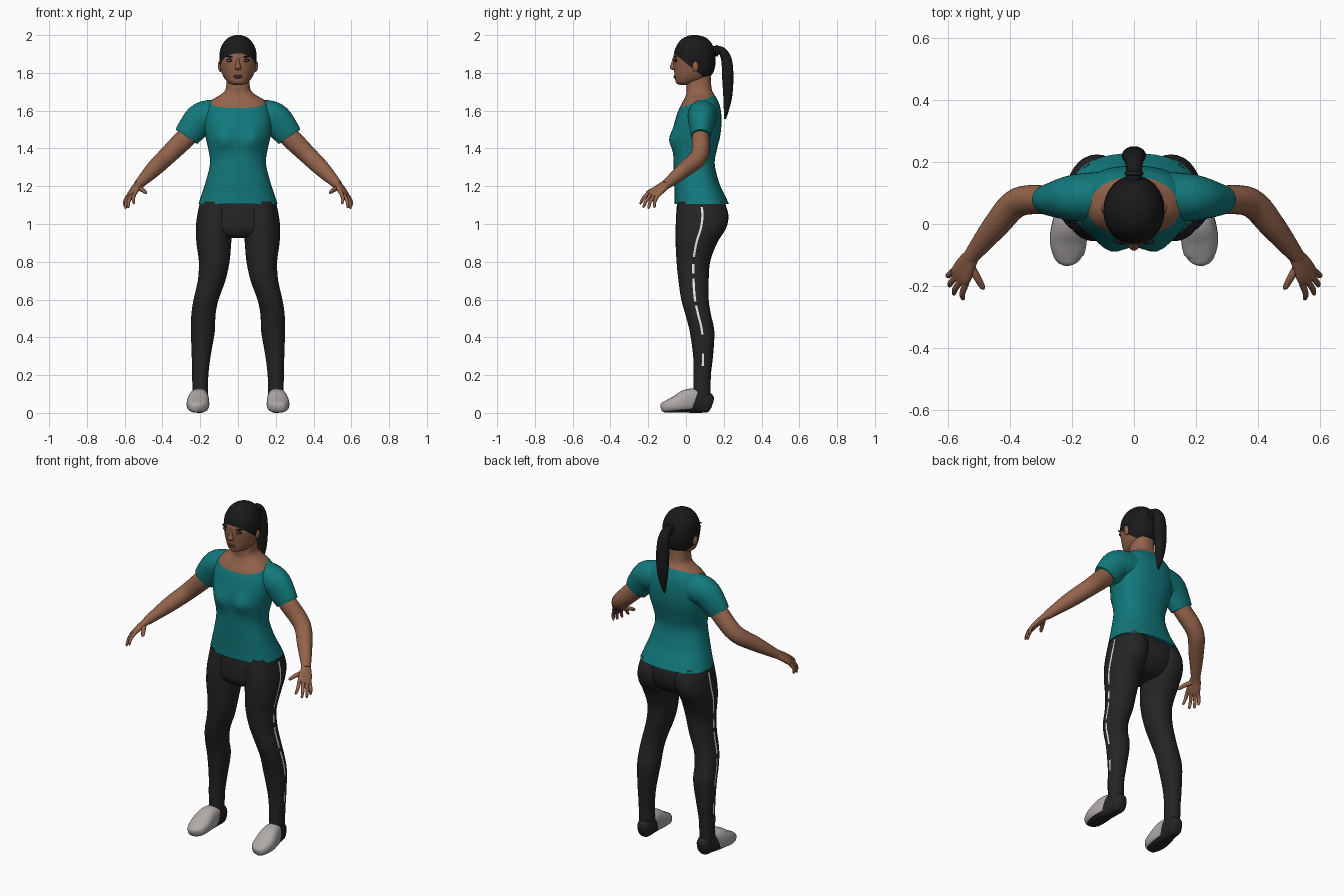
import bpy, bmesh, math
from mathutils import Vector, Matrix

cube = bpy.data.objects.get("Cube")
if cube:
    bpy.data.objects.remove(cube)

made = []


def material(name, r, g, b):
    m = bpy.data.materials.new(name)
    m.use_nodes = True
    m.diffuse_color = (r, g, b, 1)
    node = m.node_tree.nodes["Principled BSDF"]
    node.inputs["Base Color"].default_value = (r, g, b, 1)
    node.inputs["Roughness"].default_value = 0.8
    return m


skin = material("brown skin", 0.29, 0.125, 0.07)
teal = material("teal cloth", 0.006, 0.19, 0.2)
black = material("black cloth", 0.018, 0.018, 0.019)
hair = material("black hair", 0.01, 0.01, 0.011)
grey = material("shoe grey", 0.42, 0.4, 0.39)
white = material("white", 0.8, 0.8, 0.8)
lip = material("lip", 0.22, 0.075, 0.055)
dark = material("dark makeup", 0.015, 0.013, 0.015)


def finish(name, bm, *mats):
    bmesh.ops.recalc_face_normals(bm, faces=bm.faces)
    mesh = bpy.data.meshes.new(name)
    bm.to_mesh(mesh)
    bm.free()
    for m in mats:
        mesh.materials.append(m)
    obj = bpy.data.objects.new(name, mesh)
    bpy.context.collection.objects.link(obj)
    made.append(obj)
    return obj


def spline(keys, steps=5):
    """Smooth rows of numbers through the key rows."""
    keys = [Vector(k) for k in keys]
    rows = []
    for i in range(len(keys) - 1):
        a, b, c = keys[max(i - 1, 0)], keys[i], keys[i + 1]
        d = keys[min(i + 2, len(keys) - 1)]
        for j in range(steps):
            t = j / steps
            rows.append(0.5 * (2 * b + (c - a) * t + (2 * a - 5 * b + 4 * c - d) * t ** 2
                               + (3 * b - a - 3 * c + d) * t ** 3))
    return rows + [keys[-1]]


def sweep(keys, side=None, power=2, sides=32):
    """Skin of rings (x, y, z, ra, rb): level rings, or square to the path if side is given."""
    rows = spline(keys)
    bm = bmesh.new()
    rings = []
    for i, row in enumerate(rows):
        centre = Vector(row[:3])
        a, b = Vector((1, 0, 0)), Vector((0, 1, 0))
        if side:
            t = Vector(rows[min(i + 1, len(rows) - 1)][:3]) - Vector(rows[max(i - 1, 0)][:3])
            t.normalize()
            a = Vector(side)
            a = (a - t * a.dot(t)).normalized()
            b = t.cross(a)
        ring = []
        for k in range(sides):
            ang = math.tau * k / sides
            c, s = math.cos(ang), math.sin(ang)
            u = math.copysign(abs(c) ** (2 / power), c) * max(row[3], 0.002)
            v = math.copysign(abs(s) ** (2 / power), s) * max(row[4], 0.002)
            ring.append(bm.verts.new(centre + a * u + b * v))
        rings.append(ring)
    for r, q in zip(rings, rings[1:]):
        for k in range(sides):
            n = (k + 1) % sides
            bm.faces.new((r[k], r[n], q[n], q[k]))
    bm.faces.new(rings[0])
    bm.faces.new(rings[-1])
    return bm


def paint(bm, point, normal, index):
    """Cut along a plane and colour the faces on its positive side."""
    point, normal = Vector(point), Vector(normal)
    bmesh.ops.bisect_plane(bm, geom=bm.verts[:] + bm.edges[:] + bm.faces[:],
                           plane_co=point, plane_no=normal)
    for f in bm.faces:
        if (f.calc_center_median() - point).dot(normal) > 0:
            f.material_index = index


def upright(rows):
    """Rows (centre x, z, front y, back y, half width) to level ring keys."""
    return [(x, (f + b) / 2, z, w, (b - f) / 2) for x, z, f, b, w in rows]


def flip(keys, s):
    return [(k[0] * s,) + tuple(k[1:]) for k in keys]


def blob(name, loc, size, mat, tilt=0):
    bm = bmesh.new()
    bmesh.ops.create_uvsphere(bm, u_segments=20, v_segments=12, radius=1)
    bm.transform(Matrix.Translation(loc) @ Matrix.Rotation(tilt, 4, 'Y') @ Matrix.Diagonal((*size, 1)))
    return finish(name, bm, mat)


# Shirt, with the skin of the chest and neck above the sloping neckline
torso = sweep(upright([
    (0, 1.105, -.06, .228, .21), (0, 1.15, -.06, .207, .195), (0, 1.22, -.063, .175, .172),
    (0, 1.32, -.066, .152, .148), (0, 1.4, -.067, .165, .158), (0, 1.46, -.068, .18, .172),
    (0, 1.52, -.064, .187, .18), (0, 1.58, -.048, .187, .178), (0, 1.63, -.027, .178, .16),
    (0, 1.66, -.01, .165, .133), (0, 1.69, .002, .147, .085), (0, 1.72, .002, .135, .064),
    (0, 1.8, .002, .13, .06)]), power=2.4, sides=48)
for v in torso.verts:
    if v.co.y < 0:
        v.co.y -= .028 * math.exp(-((abs(v.co.x) - .075) / .055) ** 2 - ((v.co.z - 1.445) / .055) ** 2)
paint(torso, (0, -.03, 1.615), (0, -.36, 1), 1)
finish("shirt_and_neck", torso, teal, skin)

# Head, with the hair behind a sloping hairline
head = sweep(upright([
    (0, 2.0, .025, .06, .015), (0, 1.987, -.01, .105, .05), (0, 1.96, -.04, .133, .077),
    (0, 1.92, -.06, .15, .095), (0, 1.87, -.068, .157, .099), (0, 1.83, -.065, .153, .094),
    (0, 1.8, -.062, .143, .086), (0, 1.77, -.058, .115, .071), (0, 1.747, -.052, .06, .048),
    (0, 1.737, -.035, .02, .02)]), sides=48)
paint(head, (0, -.06, 1.9), (0, .8, 1), 1)
finish("head", head, skin, hair)

# Ponytail and its band
finish("ponytail", sweep([
    (0, .13, 1.912, .025, .03), (0, .185, 1.918, .026, .022), (0, .214, 1.87, .034, .028),
    (0, .221, 1.78, .039, .03), (0, .221, 1.68, .033, .024), (0, .213, 1.6, .018, .013),
    (0, .206, 1.555, .004, .004)], side=(1, 0, 0), sides=20), hair)
blob("ponytail_band", (0, .163, 1.917), (.031, .012, .031), dark)

# Nose and mouth
finish("nose", sweep([
    (0, -.06, 1.882, .007, .009), (0, -.066, 1.85, .01, .013), (0, -.069, 1.828, .017, .017),
    (0, -.063, 1.814, .011, .008)], sides=16), skin)
blob("upper_lip", (0, -.058, 1.784), (.025, .008, .005), lip)
blob("lower_lip", (0, -.057, 1.776), (.02, .009, .006), lip)

# Pelvis of the leggings
finish("leggings_hips", sweep(upright([
    (0, 1.13, -.045, .2, .19), (0, 1.08, -.05, .215, .203), (0, 1.02, -.053, .212, .206),
    (0, .97, -.05, .19, .19), (0, .935, -.03, .15, .11), (0, .925, 0, .11, .05)]),
    power=2.2, sides=40), black)

leg_keys = upright([
    (.11, 1.12, -.042, .2, .09), (.118, 1.05, -.05, .224, .097), (.126, .98, -.055, .213, .097),
    (.128, .9, -.055, .165, .092), (.126, .8, -.05, .128, .081), (.14, .7, -.04, .12, .073),
    (.169, .6, -.025, .12, .066), (.183, .52, -.003, .132, .064), (.186, .43, .02, .15, .063),
    (.195, .3, .038, .143, .05), (.2, .2, .04, .132, .043), (.2, .08, .038, .13, .04)])
shoe_keys = [
    (.195, .14, .048, .018, .025), (.196, .125, .052, .036, .05), (.2, .07, .062, .043, .062),
    (.208, .01, .063, .054, .063), (.212, -.05, .046, .06, .046), (.21, -.1, .033, .05, .033),
    (.206, -.122, .029, .032, .025), (.204, -.13, .027, .014, .014)]
sleeve_keys = [
    (.11, .088, 1.575, .08, .085), (.19, .085, 1.56, .075, .085),
    (.245, .08, 1.5, .06, .077), (.272, .078, 1.462, .05, .069)]
arm_keys = [
    (.22, .08, 1.52, .042, .05), (.272, .078, 1.462, .046, .054), (.375, .07, 1.36, .047, .048),
    (.45, -.01, 1.287, .041, .042), (.53, -.11, 1.205, .025, .024)]
palm_keys = [
    (.522, -.1, 1.213, .024, .022), (.54, -.128, 1.193, .033, .018),
    (.556, -.16, 1.168, .039, .016), (.567, -.181, 1.15, .035, .011)]
knuckle, across = Vector((.563, -.172, 1.158)), Vector((-.68, -.64, .36))
fingers = [("index", .03, (.553, -.243, 1.108)), ("middle", .01, (.583, -.227, 1.088)),
           ("ring", -.01, (.597, -.2, 1.083)), ("little", -.03, (.6, -.168, 1.09))]
stripe_spans = [(.83, 1.09), (.74, .79), (.6, .72), (.43, .57), (.26, .33)]

for s, tag in ((1, "left_"), (-1, "right_")):
    # Legs and shoes
    finish(tag + "legging", sweep(flip(leg_keys, s), power=2.1), black)
    shoe = sweep(flip(shoe_keys, s), side=(1, 0, 0), power=2.5)
    paint(shoe, (0, .045, .06), (0, 1, -.35), 1)
    paint(shoe, (0, 0, .02), (0, .12, -1), 1)
    finish(tag + "shoe", shoe, grey, black)

    # Broken stripe down the outer leg
    bm = bmesh.new()
    rows = spline(leg_keys, 8)
    for p, q in zip(rows, rows[1:]):
        if any(lo < (p.z if hasattr(p, "z") else p[2]) < hi for lo, hi in stripe_spans):
            bm.faces.new([bm.verts.new((s * (r[0] + r[3] + .003), r[1] + w, r[2]))
                          for r, w in ((p, -.006), (p, .006), (q, .006), (q, -.006))])
    finish(tag + "leg_stripe", bm, white)

    # Sleeve, arm and hand
    finish(tag + "sleeve", sweep(flip(sleeve_keys, s), side=(0, 1, 0)), teal)
    finish(tag + "arm", sweep(flip(arm_keys, s), side=(0, 1, 0)), skin)
    spread = (across.x * s, across.y, across.z)
    finish(tag + "palm", sweep(flip(palm_keys, s), side=spread, power=2.4, sides=20), skin)
    for name, offset, tip in fingers:
        base, tip = knuckle + across * offset, Vector(tip)
        bend = base.lerp(tip, .55) + Vector((.006, -.004, .004))
        end = tip.lerp(base, .06)
        keys = [(*base, .011, .011), (*bend, .0095, .0095), (*end, .007, .007), (*tip, .003, .003)]
        finish(tag + name + "_finger", sweep(flip(keys, s), side=spread, sides=12), skin)
    thumb = [(.535, -.125, 1.195, .014, .014), (.508, -.17, 1.182, .012, .012),
             (.49, -.202, 1.168, .009, .009), (.485, -.211, 1.164, .003, .003)]
    finish(tag + "thumb", sweep(flip(thumb, s), side=(0, 0, 1), sides=12), skin)

    # Eye, brow and ear
    blob(tag + "eye_socket", (s * .04, -.053, 1.866), (.022, .01, .01), dark, s * -.1)
    blob(tag + "eye_white", (s * .04, -.0575, 1.865), (.013, .008, .005), white)
    blob(tag + "iris", (s * .039, -.0625, 1.865), (.0055, .005, .005), dark)
    blob(tag + "brow", (s * .043, -.056, 1.886), (.023, .008, .004), hair, s * -.15)
    blob(tag + "ear", (s * .096, .05, 1.832), (.01, .017, .028), skin, s * .15)

# Smooth shading that keeps hems and cuffs sharp
bpy.ops.object.select_all(action='DESELECT')
for obj in made:
    obj.select_set(True)
bpy.context.view_layer.objects.active = made[0]
bpy.ops.object.shade_smooth_by_angle(angle=math.radians(50))
